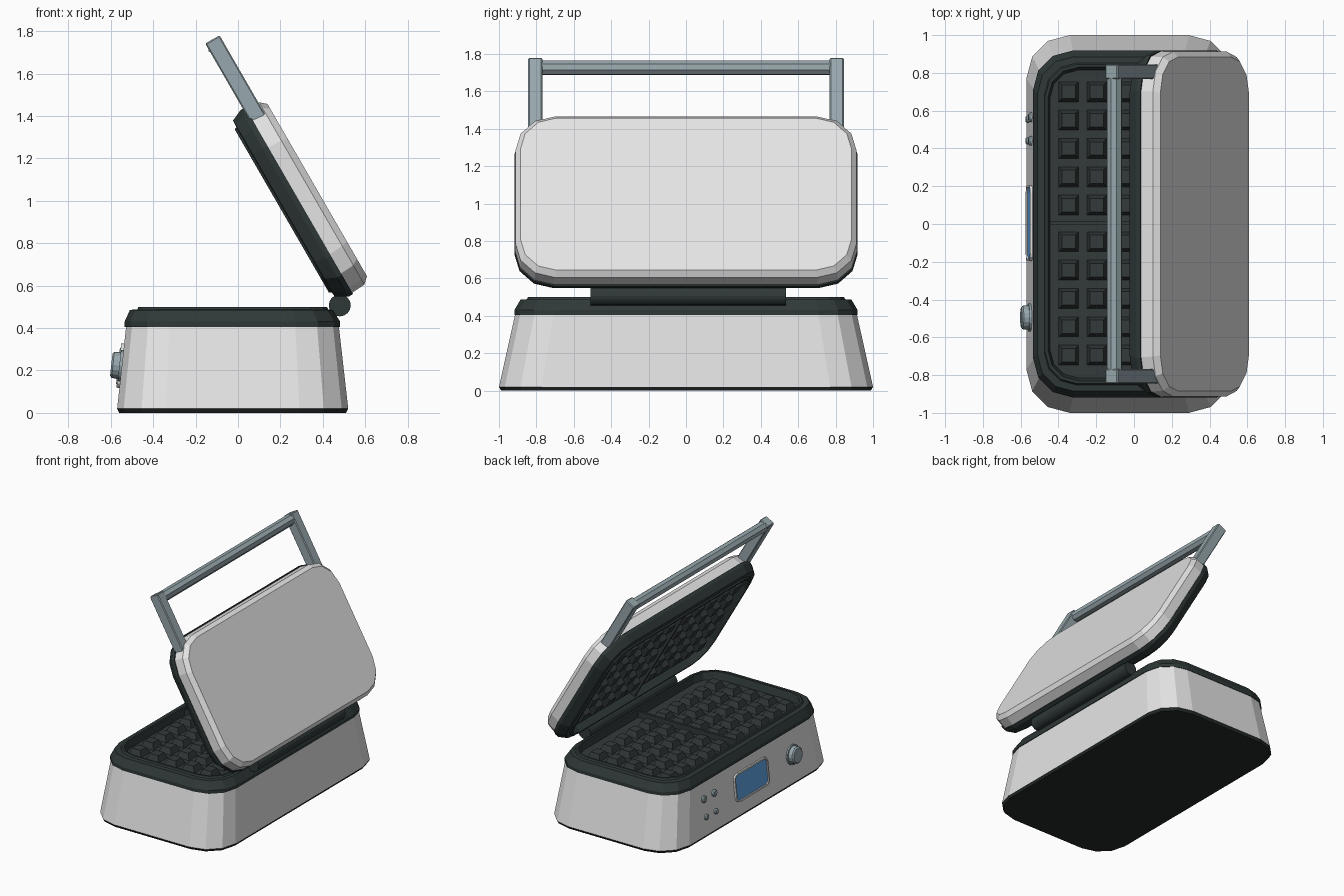
import bpy, bmesh, math
from mathutils import Matrix, Vector

if "Cube" in bpy.data.objects:
    bpy.data.objects.remove(bpy.data.objects["Cube"])


def mat(name, rgb):
    m = bpy.data.materials.new(name)
    m.diffuse_color = (*rgb, 1)
    m.use_nodes = True
    m.node_tree.nodes["Principled BSDF"].inputs["Base Color"].default_value = m.diffuse_color
    return m


SHELL = mat("light shell", (0.78, 0.78, 0.78))
FRAME = mat("dark frame", (0.028, 0.04, 0.039))
PLATE = mat("cooking plate", (0.033, 0.041, 0.041))
FOOT = mat("black base", (0.018, 0.022, 0.022))
STEEL = mat("blue grey metal", (0.31, 0.39, 0.42))
BLUE = mat("screen blue", (0.12, 0.40, 0.82))


def finish(name, bm, material, M=Matrix()):
    bmesh.ops.transform(bm, matrix=M, verts=bm.verts)
    bmesh.ops.recalc_face_normals(bm, faces=bm.faces)
    me = bpy.data.meshes.new(name)
    bm.to_mesh(me)
    bm.free()
    me.materials.append(material)
    ob = bpy.data.objects.new(name, me)
    bpy.context.collection.objects.link(ob)
    return ob


def ring(bm, x0, x1, hy, r, z, seg=3):
    """Rounded rectangle of vertices, symmetric in y."""
    vs = []
    for cx, cy, a0 in ((x1 - r, hy - r, 0), (x0 + r, hy - r, 90),
                       (x0 + r, r - hy, 180), (x1 - r, r - hy, 270)):
        for i in range(seg + 1):
            a = math.radians(a0 + 90 * i / seg)
            vs.append(bm.verts.new((cx + r * math.cos(a), cy + r * math.sin(a), z)))
    return vs


def loft(name, rings, material, M=Matrix(), start=True, end=True):
    bm = bmesh.new()
    loops = [ring(bm, *r) for r in rings]
    n = len(loops[0])
    for a, b in zip(loops, loops[1:]):
        for i in range(n):
            j = (i + 1) % n
            bm.faces.new((a[i], a[j], b[j], b[i]))
    if start:
        bm.faces.new(loops[0][::-1])
    if end:
        bm.faces.new(loops[-1])
    return finish(name, bm, material, M)


def add_box(bm, lo, hi):
    c = [(a + b) / 2 for a, b in zip(lo, hi)]
    s = [b - a for a, b in zip(lo, hi)]
    bmesh.ops.create_cube(bm, size=1, matrix=Matrix.Translation(c) @ Matrix.Diagonal((*s, 1)))


def cyl(name, stages, seg, material, M):
    """Stacked cones along local z: (z0, z1, r0, r1)."""
    bm = bmesh.new()
    for z0, z1, r0, r1 in stages:
        bmesh.ops.create_cone(bm, cap_ends=True, segments=seg, radius1=r0, radius2=r1,
                              depth=z1 - z0, matrix=Matrix.Translation((0, 0, (z0 + z1) / 2)))
    return finish(name, bm, material, M)


def mould(prefix, M):
    """Dark frame and waffle plate; x from the hinge, z from the lip."""
    loft(prefix + "_frame", [
        (-1.015, 0.002, 0.918, 0.21, -0.095),
        (-1.015, 0.002, 0.918, 0.21, -0.07),
        (-0.99, -0.033, 0.885, 0.19, -0.014),
        (-0.955, -0.055, 0.852, 0.17, -0.012),
        (-0.95, -0.06, 0.845, 0.17, 0),
        (-0.935, -0.075, 0.83, 0.16, 0),
        (-0.925, -0.085, 0.815, 0.15, -0.055)], FRAME, M, end=False)
    bm = bmesh.new()
    bm.faces.new(ring(bm, -0.925, -0.085, 0.815, 0.15, -0.055))
    for i in range(5):
        for j in range(5):
            for side in (-1, 1):
                p = (-0.826 + 0.149 * i, side * (0.097 + 0.15 * j) + 0.003, -0.033)
                bmesh.ops.create_cone(bm, cap_ends=True, segments=4, radius1=0.075,
                                      radius2=0.05, depth=0.045,
                                      matrix=Matrix.Translation(p) @ Matrix.Rotation(math.pi / 4, 4, 'Z'))
    add_box(bm, (-0.925, -0.006, -0.056), (-0.085, 0.012, -0.01))
    finish(prefix + "_waffle_plate", bm, PLATE, M)


# Base
loft("base_foot", [(-0.56, 0.51, 0.988, 0.22, 0), (-0.57, 0.52, 1.0, 0.23, 0.02)], FOOT)
loft("base_shell", [(-0.57, 0.52, 1.0, 0.23, 0.02), (-0.527, 0.475, 0.912, 0.205, 0.415)], SHELL)
mould("base", Matrix.Translation((0.48, 0, 0.5)))

# Hinge
HINGE = Vector((0.48, 0.012, 0.507))
cyl("hinge", [(-0.522, 0.522, 0.052, 0.052)], 16, FRAME,
    Matrix.Translation(HINGE) @ Matrix.Rotation(math.pi / 2, 4, 'X'))

# Lid, opened by 60 degrees
LID = Matrix.Translation((0.48, 0, 0.507)) @ Matrix.Rotation(math.radians(60), 4, 'Y')
mould("lid", LID @ Matrix.Translation((-0.017, 0, -0.014)) @ Matrix.Diagonal((1, 1, -1, 1)))
loft("lid_shell", [(-1.025, -0.022, 0.915, 0.21, 0.075),
                   (-1.02, -0.027, 0.912, 0.21, 0.15),
                   (-0.993, -0.055, 0.885, 0.19, 0.18)], SHELL, LID)

# Handle: two arms and a bar
bm = bmesh.new()
for s in (-1, 1):
    add_box(bm, (-1.387, s * 0.806 - 0.038, 0.068), (-0.95, s * 0.806 + 0.038, 0.146))
bmesh.ops.bevel(bm, geom=bm.edges[:], offset=0.006, segments=1, affect='EDGES')
finish("handle_arms", bm, STEEL, LID)
cyl("handle_bar", [(-0.78, 0.78, 0.041, 0.041)], 8, STEEL,
    LID @ Matrix.Translation((-1.347, 0, 0.105)) @ Matrix.Rotation(math.pi / 2, 4, 'X'))


# Controls on the sloping front panel
def panel(y, z):
    k = 0.043 / 0.395
    n = Vector((-1, 0, k)).normalized()
    up = Vector((k, 0, 1)).normalized()
    a = Vector((0, -1, 0))
    M = Matrix((a, up, n)).transposed().to_4x4()
    M.translation = (-0.57 + k * (z - 0.02), y, z)
    return M


cyl("knob", [(-0.01, 0.012, 0.074, 0.074), (0.012, 0.042, 0.064, 0.062),
             (0.042, 0.05, 0.062, 0.052)], 16, STEEL, panel(-0.495, 0.222))
for row, z, r, ys in (("upper", 0.285, 0.025, (0.565, 0.44)), ("lower", 0.15, 0.02, (0.555, 0.44))):
    for i, y in enumerate(ys):
        cyl(f"{row}_button_{i + 1}", [(-0.01, 0.012, r, r), (0.012, 0.018, r, r * 0.7)],
            12, STEEL, panel(y, z))
P = panel(0.004, 0.222)
loft("screen_bezel", [(-0.2, 0.2, 0.105, 0.04, -0.005), (-0.2, 0.2, 0.105, 0.04, 0.014),
                      (-0.188, 0.188, 0.093, 0.03, 0.014), (-0.188, 0.188, 0.093, 0.03, 0.003)],
     SHELL, P, end=False)
loft("screen", [(-0.188, 0.188, 0.093, 0.03, 0), (-0.188, 0.188, 0.093, 0.03, 0.005)], BLUE, P)
